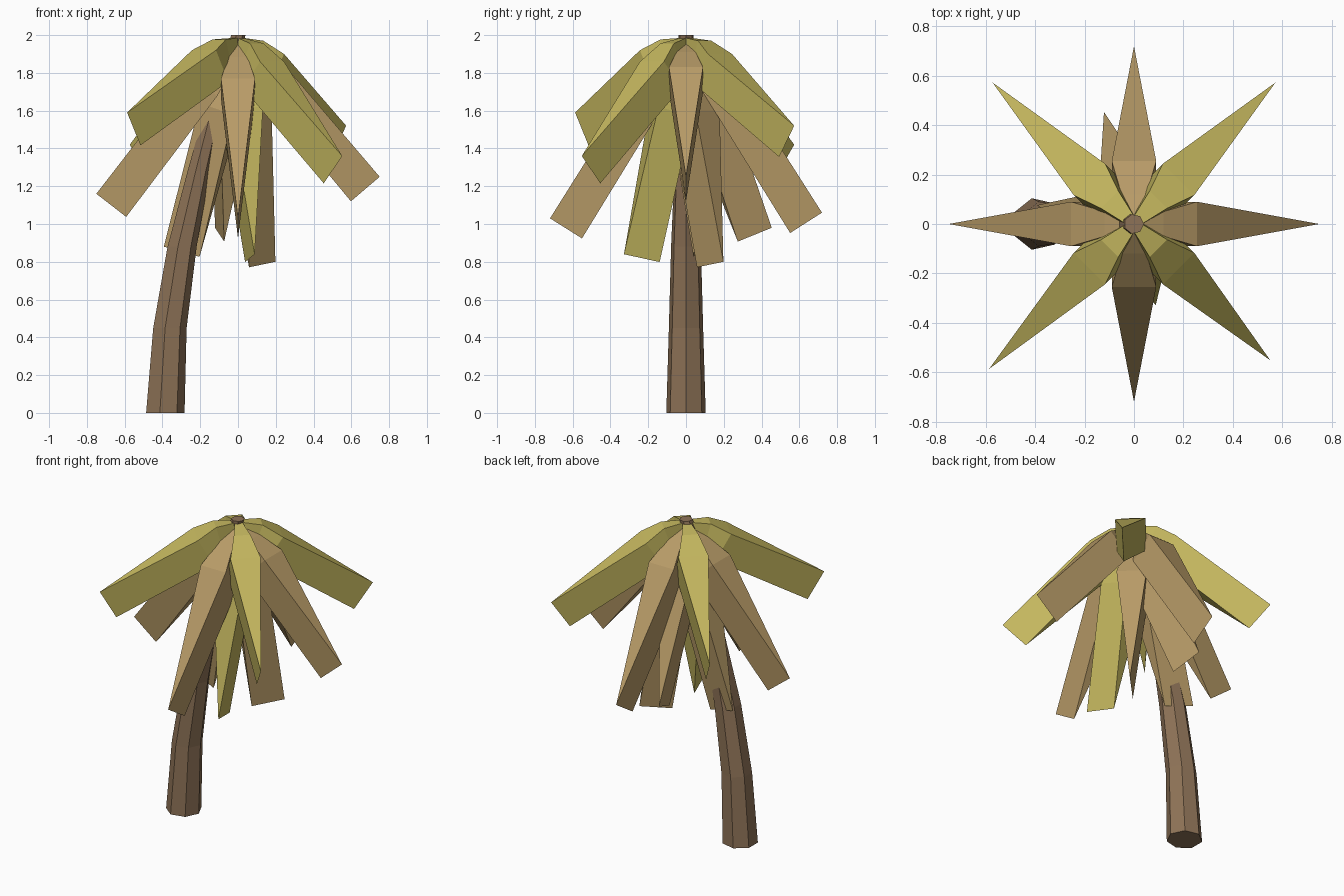
import bpy, bmesh, math
from mathutils import Vector, Matrix

if "Cube" in bpy.data.objects:
    bpy.data.objects.remove(bpy.data.objects["Cube"])


def material(name, rgb):
    m = bpy.data.materials.new(name)
    m.diffuse_color = (*rgb, 1)
    m.use_nodes = True
    m.node_tree.nodes["Principled BSDF"].inputs["Base Color"].default_value = m.diffuse_color
    return m


BARK = material("bark brown", (0.27, 0.17, 0.095))
DRY = material("dry leaf tan", (0.48, 0.33, 0.137))
GREEN = material("leaf olive", (0.55, 0.47, 0.113))


def finish(bm, name, mat):
    bmesh.ops.recalc_face_normals(bm, faces=bm.faces)
    me = bpy.data.meshes.new(name)
    bm.to_mesh(me)
    bm.free()
    me.materials.append(mat)
    ob = bpy.data.objects.new(name, me)
    bpy.context.collection.objects.link(ob)
    return ob


def loft(bm, rings):
    """Bridge successive closed rings of points and cap both ends."""
    rows = [[bm.verts.new(p) for p in ring] for ring in rings]
    for a, b in zip(rows, rows[1:]):
        for i in range(len(a)):
            j = (i + 1) % len(a)
            bm.faces.new((a[i], a[j], b[j], b[i]))
    bm.faces.new(rows[0])
    bm.faces.new(rows[-1])


# Leaning seven-sided trunk: x centre, z, radius
TRUNK = [(-0.39, 0, 0.107), (-0.365, 0.45, 0.093), (-0.30, 0.88, 0.081),
         (-0.21, 1.28, 0.063), (-0.13, 1.6, 0.053), (-0.04, 1.87, 0.045), (0, 2.0, 0.04)]
bm = bmesh.new()
loft(bm, [[(x + r * math.cos(k * math.tau / 7), r * math.sin(k * math.tau / 7), z)
           for k in range(7)] for x, z, r in TRUNK])
finish(bm, "trunk", BARK)


def frond(name, angle, ridge, mat):
    """Folded leaf: flat top pinching to a blade, with deep sides below the ridge."""
    widths = (0.022, 0.05, 0.09, 0.0)
    depths = (0.06, 0.13, 0.19, 0.2)
    pts = [Vector(p) for p in ridge]
    rings = []
    for i, (p, w, d) in enumerate(zip(pts, widths, depths)):
        t = (pts[min(i + 1, 3)] - pts[max(i - 1, 0)]).normalized()
        if i == 3:
            t = (pts[3] - pts[2]).normalized()
        low = p + Vector((t.y, -t.x)) * d
        rings.append([(p.x, -w, p.y), (p.x, w, p.y), (low.x, w, low.y), (low.x, -w, low.y)])
    bm = bmesh.new()
    loft(bm, rings)
    bmesh.ops.remove_doubles(bm, verts=bm.verts, dist=0.0005)
    bmesh.ops.transform(bm, matrix=Matrix.Rotation(math.radians(angle), 4, 'Z'), verts=bm.verts)
    finish(bm, name, mat)


# Upper crown: angle, widest-point height, tip radius, tip height
UPPER = [(0, 1.83, 0.75, 1.25), (90, 1.79, 0.72, 1.06),
         (180, 1.80, 0.75, 1.16), (270, 1.77, 0.72, 1.03),
         (45, 1.90, 0.81, 1.52), (135, 1.87, 0.81, 1.42),
         (225, 1.92, 0.83, 1.59), (315, 1.86, 0.78, 1.36)]
for n, (a, mid, r, z) in enumerate(UPPER):
    green = a % 90 != 0
    top = 1.985 if green else 1.96
    neck = (0.14, 0.35 * mid + 0.65 * top + 0.015) if green else (0.12, 0.45 * mid + 0.55 * top + 0.01)
    frond(f"upper_frond_{n + 1}", a, [(0.02, top), neck, (0.255, mid), (r, z)],
          GREEN if green else DRY)

# Lower hanging fronds: angle, widest-point height, tip radius, tip height, colour
LOWER = [(-75, 1.62, 0.34, 0.84, GREEN), (45, 1.60, 0.28, 0.80, DRY),
         (105, 1.66, 0.47, 0.98, DRY), (169, 1.64, 0.40, 0.88, DRY)]
for n, (a, mid, r, z, mat) in enumerate(LOWER):
    frond(f"lower_frond_{n + 1}", a,
          [(0.01, 1.86), (0.09, 1.78), (0.1 + 0.22 * r, mid), (r, z)], mat)
